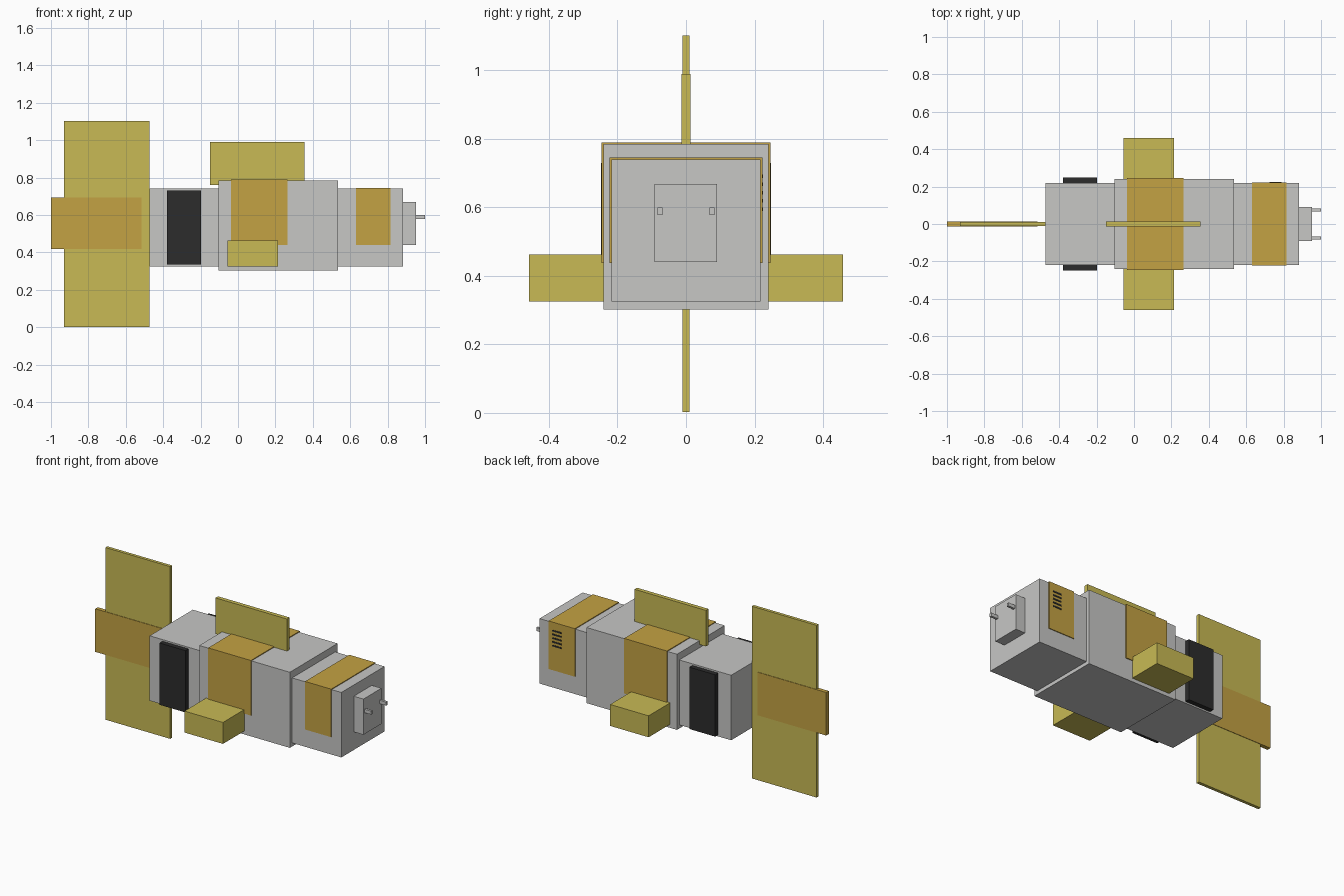
import bpy

if "Cube" in bpy.data.objects:
    bpy.data.objects.remove(bpy.data.objects["Cube"])


def material(name, rgb):
    m = bpy.data.materials.new(name)
    m.diffuse_color = (*rgb, 1)
    m.use_nodes = True
    m.node_tree.nodes["Principled BSDF"].inputs["Base Color"].default_value = m.diffuse_color
    return m


GREY = material("light grey", (0.57, 0.57, 0.56))
YELLOW = material("dull yellow", (0.578, 0.491, 0.089))
ORANGE = material("ochre orange", (0.552, 0.361, 0.056))
DARK = material("charcoal", (0.025, 0.025, 0.025))


def box(name, mat, x, y, z):
    """Box from (min, max) ranges along each axis."""
    loc = [(a + b) / 2 for a, b in (x, y, z)]
    bpy.ops.mesh.primitive_cube_add(size=1, location=loc)
    ob = bpy.context.object
    ob.name = name
    ob.scale = [b - a for a, b in (x, y, z)]
    bpy.ops.object.transform_apply(location=False, rotation=False, scale=True)
    ob.data.materials.append(mat)
    return ob


def saddle(name, mat, x, inner, outer, z_low, z_in, z_out):
    """U-shaped band wrapped over the top and sides of the body."""
    prof = [(-outer, z_low), (-outer, z_out), (outer, z_out), (outer, z_low),
            (inner, z_low), (inner, z_in), (-inner, z_in), (-inner, z_low)]
    n = len(prof)
    verts = [(px, py, pz) for px in x for py, pz in prof]
    faces = [(i, (i + 1) % n, (i + 1) % n + n, i + n) for i in range(n)]
    for k in (0, n):
        for q in ((0, 1, 6, 7), (1, 2, 5, 6), (2, 3, 4, 5)):
            q = [i + k for i in q]
            faces.append(q[::-1] if k == 0 else q)
    me = bpy.data.meshes.new(name)
    me.from_pydata(verts, [], faces)
    me.materials.append(mat)
    ob = bpy.data.objects.new(name, me)
    bpy.context.collection.objects.link(ob)
    # Consistent outward normals
    bpy.ops.object.select_all(action='DESELECT')
    bpy.context.view_layer.objects.active = ob
    ob.select_set(True)
    bpy.ops.object.mode_set(mode='EDIT')
    bpy.ops.mesh.select_all(action='SELECT')
    bpy.ops.mesh.normals_make_consistent(inside=False)
    bpy.ops.object.mode_set(mode='OBJECT')
    return ob


# Body blocks
box("rear_body", GREY, (-0.472, -0.105), (-0.218, 0.218), (0.325, 0.74))
box("middle_body", GREY, (-0.105, 0.535), (-0.241, 0.241), (0.302, 0.785))
box("front_body", GREY, (0.535, 0.883), (-0.218, 0.218), (0.325, 0.74))
box("nose_block", GREY, (0.883, 0.951), (-0.092, 0.09), (0.44, 0.668))

# Wrapped bands
saddle("middle_band", ORANGE, (-0.038, 0.264), 0.24, 0.247, 0.438, 0.784, 0.79)
saddle("front_band", ORANGE, (0.63, 0.815), 0.217, 0.223, 0.438, 0.739, 0.745)

# Top fin, tail fin and tail plate
box("top_fin", YELLOW, (-0.15, 0.355), (-0.013, 0.013), (0.76, 0.99))
box("tail_fin", YELLOW, (-0.93, -0.472), (-0.01, 0.01), (0.005, 1.105))
box("tail_plate", ORANGE, (-1.0, -0.515), (-0.013, 0.013), (0.418, 0.693))
bpy.data.objects["tail_fin"].location.z -= 0.003

# Mirrored side parts
for s, side in ((-1, "right"), (1, "left")):
    def span(a, b):
        return tuple(sorted((s * a, s * b)))
    box(f"{side}_side_pod", YELLOW, (-0.057, 0.215), span(0.23, 0.459), (0.325, 0.462))
    box(f"{side}_dark_panel", DARK, (-0.38, -0.198), span(0.21, 0.248), (0.335, 0.73))
    box(f"{side}_nose_pin", GREY, (0.94, 1.0), span(0.068, 0.083), (0.578, 0.6))

# Thin vent slats on one side of the front band
for i in range(5):
    z = 0.59 + i * 0.024
    box(f"vent_slat_{i + 1}", DARK, (0.725, 0.788), (0.222, 0.225), (z, z + 0.010))
